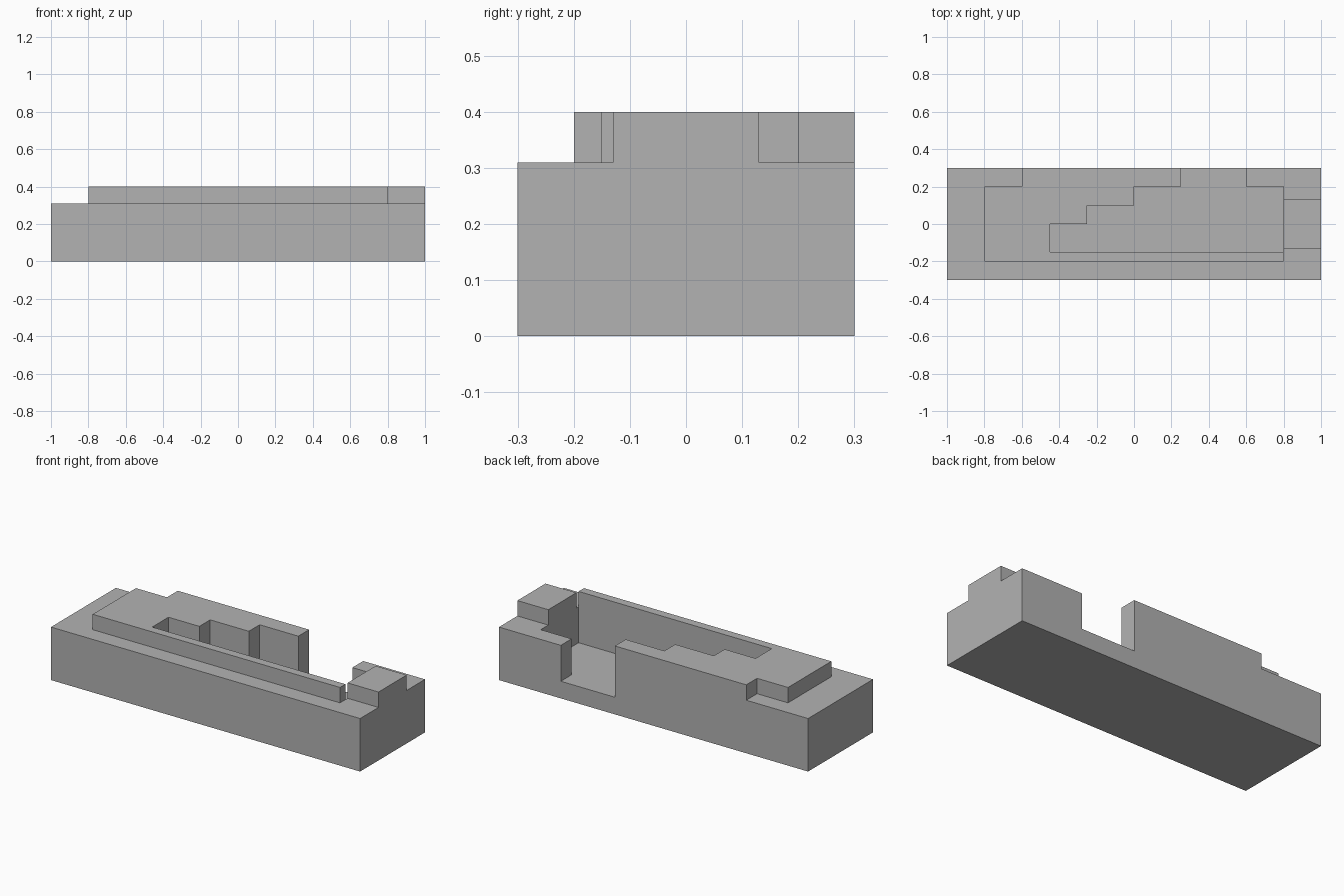
import bpy, bmesh

if "Cube" in bpy.data.objects:
    bpy.data.objects.remove(bpy.data.objects["Cube"])

grey = bpy.data.materials.new("plain_grey")
grey.diffuse_color = (0.448, 0.448, 0.448, 1.0)
grey.use_nodes = True
grey.node_tree.nodes["Principled BSDF"].inputs["Base Color"].default_value = grey.diffuse_color


def prism(name, outline, z0, z1):
    """Extrude a counter-clockwise plan outline from z0 to z1."""
    bm = bmesh.new()
    face = bm.faces.new([bm.verts.new((x, y, z0)) for x, y in outline])
    top = bmesh.ops.extrude_face_region(bm, geom=[face])["geom"]
    for v in top:
        if isinstance(v, bmesh.types.BMVert):
            v.co.z = z1
    bmesh.ops.recalc_face_normals(bm, faces=bm.faces)
    mesh = bpy.data.meshes.new(name)
    bm.to_mesh(mesh)
    bm.free()
    mesh.materials.append(grey)
    obj = bpy.data.objects.new(name, mesh)
    bpy.context.collection.objects.link(obj)
    return obj


def rect(x0, x1, y0, y1):
    return [(x0, y0), (x1, y0), (x1, y1), (x0, y1)]


def combine(target, tool, operation):
    """Apply a boolean and discard the tool."""
    mod = target.modifiers.new(operation, 'BOOLEAN')
    mod.operation = operation
    mod.solver = 'EXACT'
    mod.object = tool
    bpy.context.view_layer.objects.active = target
    bpy.ops.object.modifier_apply(modifier=mod.name)
    bpy.data.objects.remove(tool)


# Main block
body = prism("stepped_block", rect(-1, 1, -0.3, 0.3), 0, 0.31)

# Raised deck, with both back corners notched
deck = prism("raised_deck", [
    (-0.8, -0.2), (0.8, -0.2), (0.8, 0.2), (0.6, 0.2),
    (0.6, 0.3), (-0.6, 0.3), (-0.6, 0.2), (-0.8, 0.2)], 0.25, 0.4)

# Raised block at the right end
end_block = prism("end_block", rect(0.75, 1, -0.13, 0.13), 0.25, 0.4)

# Stepped pocket, open through the back
pocket = prism("pocket_cutter", [
    (-0.45, -0.15), (0.8, -0.15), (0.8, 0.2), (0.6, 0.2),
    (0.6, 0.4), (0.25, 0.4), (0.25, 0.2), (0, 0.2),
    (0, 0.1), (-0.25, 0.1), (-0.25, 0), (-0.45, 0)], 0.1, 0.6)

combine(body, deck, 'UNION')
combine(body, end_block, 'UNION')
combine(body, pocket, 'DIFFERENCE')

# Merge leftover coplanar faces
bm = bmesh.new()
bm.from_mesh(body.data)
bmesh.ops.remove_doubles(bm, verts=bm.verts, dist=0.0001)
bmesh.ops.dissolve_limit(bm, angle_limit=0.01, verts=bm.verts, edges=bm.edges)
bm.to_mesh(body.data)
bm.free()
